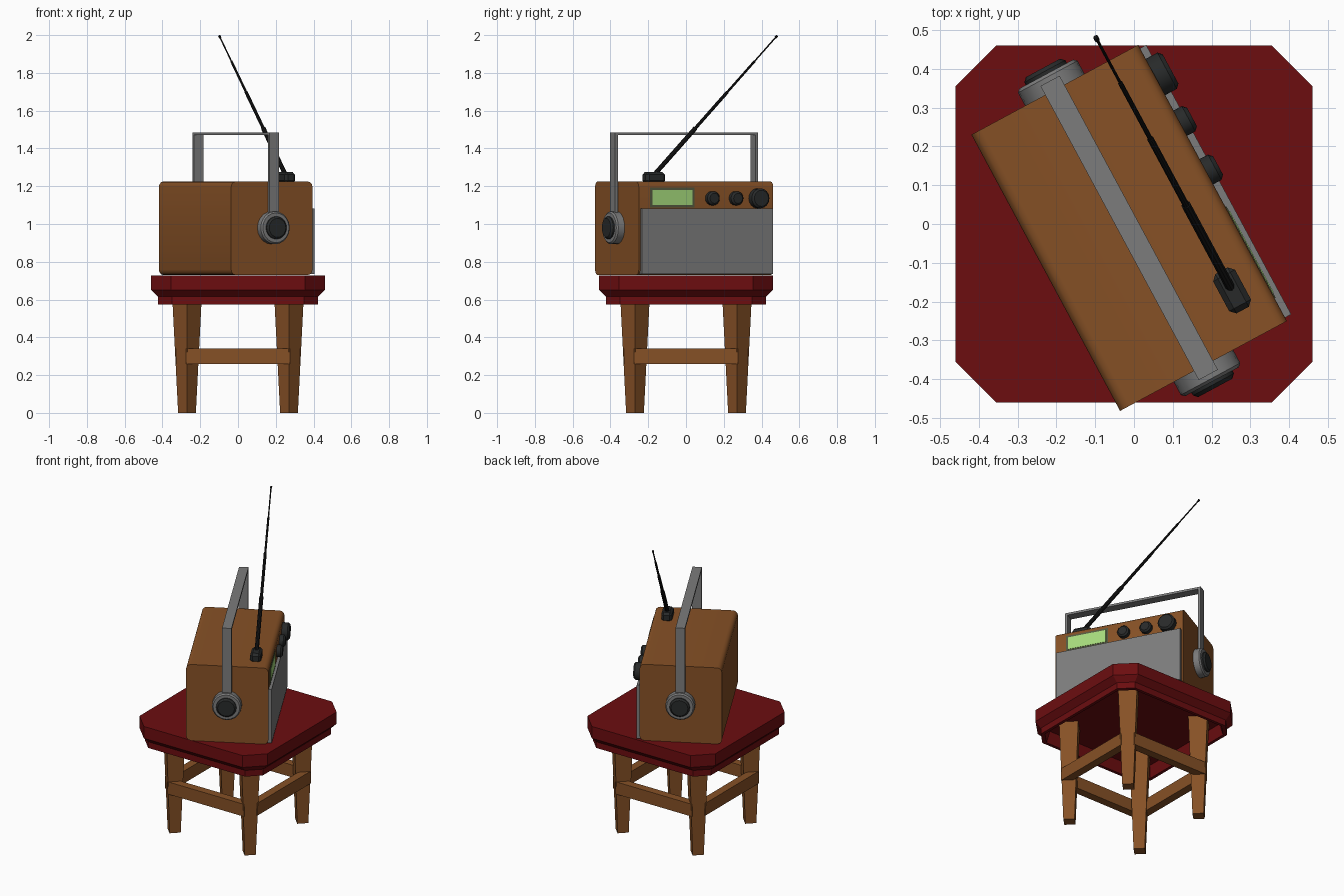
import bpy, bmesh
from math import radians
from mathutils import Matrix, Vector

if "Cube" in bpy.data.objects:
    bpy.data.objects.remove(bpy.data.objects["Cube"])


def material(name, r, g, b):
    m = bpy.data.materials.new(name)
    m.use_nodes = True
    m.diffuse_color = (r, g, b, 1)
    m.node_tree.nodes["Principled BSDF"].inputs["Base Color"].default_value = (r, g, b, 1)
    return m


wood = material("brown wood", 0.24, 0.082, 0.019)
red = material("dark red", 0.15, 0.004, 0.005)
grey = material("grey metal", 0.2, 0.2, 0.2)
black = material("charcoal plastic", 0.021, 0.023, 0.023)
rod_black = material("black rod", 0.008, 0.008, 0.008)
green = material("light green screen", 0.38, 0.7, 0.2)
olive = material("olive bezel", 0.09, 0.1, 0.05)

# The radio is turned on the stool: its local +x is the grille side
RADIO = Matrix.Translation((-0.0125, -0.01, 0)) @ Matrix.Rotation(radians(28.3), 4, "Z")
STOOL = Matrix.Identity(4)


def finish(name, bm, mat, frame, smooth=False):
    bmesh.ops.recalc_face_normals(bm, faces=bm.faces)
    bm.transform(frame)
    me = bpy.data.meshes.new(name)
    bm.to_mesh(me)
    bm.free()
    me.materials.append(mat)
    ob = bpy.data.objects.new(name, me)
    bpy.context.collection.objects.link(ob)
    if smooth:
        bpy.ops.object.select_all(action="DESELECT")
        ob.select_set(True)
        bpy.context.view_layer.objects.active = ob
        bpy.ops.object.shade_smooth_by_angle(angle=radians(35))
    return ob


def box(name, lo, hi, mat, frame=RADIO, bevel=0, segments=1, long_edges_only=False):
    lo, hi = Vector(lo), Vector(hi)
    bm = bmesh.new()
    bmesh.ops.create_cube(bm, size=1, matrix=Matrix.Translation((lo + hi) / 2) @ Matrix.Diagonal((*(hi - lo), 1)))
    if bevel:
        edges = [e for e in bm.edges if not long_edges_only
                 or abs(e.verts[0].co.y - e.verts[1].co.y) > 0.01]
        bmesh.ops.bevel(bm, geom=edges, offset=bevel, segments=segments, profile=0.5, affect="EDGES")
    return finish(name, bm, mat, frame, segments > 1)


def cone(name, a, b, r1, r2, mat, sides=16, bevel=0):
    """Cylinder or cone from a to b; bevel softens the far rim."""
    a, b = Vector(a), Vector(b)
    axis = b - a
    bm = bmesh.new()
    bmesh.ops.create_cone(bm, cap_ends=True, segments=sides, radius1=r1, radius2=r2, depth=axis.length)
    if bevel:
        rim = [e for e in bm.edges if all(v.co.z > 0 for v in e.verts)]
        bmesh.ops.bevel(bm, geom=rim, offset=bevel, segments=1, affect="EDGES")
    place = Matrix.Translation((a + b) / 2) @ axis.to_track_quat("Z", "Y").to_matrix().to_4x4()
    return finish(name, bm, mat, RADIO @ place, True)


def octagon(bm, half, cut, z):
    h, c = half, half - cut
    points = [(c, -h), (h, -c), (h, c), (c, h), (-c, h), (-h, c), (-h, -c), (-c, -h)]
    return [bm.verts.new((x, y, z)) for x, y in points]


# Stool seat: stacked chamfered rings, hollow underneath
bm = bmesh.new()
levels = [(0.39, 0.07, 0.65), (0.405, 0.072, 0.575), (0.424, 0.075, 0.575), (0.424, 0.075, 0.615),
          (0.46, 0.105, 0.65), (0.46, 0.105, 0.727)]
rings = [octagon(bm, *level) for level in levels]
for low, high in zip(rings, rings[1:]):
    for i in range(8):
        j = (i + 1) % 8
        bm.faces.new((low[i], low[j], high[j], high[i]))
bm.faces.new(rings[0])
bm.faces.new(rings[-1])
finish("seat", bm, red, STOOL)

# Stool legs: tapered, set with their corners toward the sides
for fy, depth_name in ((-1, "front"), (1, "back")):
    for sx, side_name in ((1, "left"), (-1, "right")):
        bm = bmesh.new()
        bmesh.ops.create_cone(bm, cap_ends=True, segments=4, radius1=0.047, radius2=0.08, depth=0.65,
                              matrix=Matrix.Translation((sx * 0.27, fy * 0.27, 0.325)))
        finish(f"{depth_name}_{side_name}_leg", bm, wood, STOOL)

# Stretchers between neighbouring legs
for i, label in enumerate(("front", "left", "back", "right")):
    box(f"{label}_stretcher", (-0.275, -0.332, 0.26), (0.275, -0.28, 0.34), wood,
        Matrix.Rotation(radians(90 * i), 4, "Z"))

# Radio case and grille
box("radio_case", (-0.244, -0.404, 0.73), (0.244, 0.404, 1.225), wood,
    bevel=0.028, segments=3, long_edges_only=True)
box("speaker_grille", (0.2, -0.394, 0.735), (0.262, 0.394, 1.083), grey)

# Tuning display
box("display_bezel", (0.24, -0.337, 1.087), (0.247, -0.07, 1.192), olive)
box("display_screen", (0.243, -0.323, 1.1), (0.249, -0.084, 1.18), green)

# Control knobs
for label, y, r, reach in (("tuning", 0.033, 0.037, 0.278), ("tone", 0.175, 0.037, 0.278),
                           ("volume", 0.31, 0.053, 0.288)):
    cone(f"{label}_knob", (0.235, y, 1.136), (reach, y, 1.136), r, r, black, bevel=0.01)

# Carrying handle with a pivot disc at each end
for s, label in ((-1, "near"), (1, "far")):
    cone(f"{label}_handle_pivot", (0, s * 0.395, 0.98), (0, s * 0.45, 0.98), 0.087, 0.087, grey, 20, 0.008)
    cone(f"{label}_pivot_cap", (0, s * 0.44, 0.98), (0, s * 0.468, 0.98), 0.06, 0.06, black, 20, 0.01)
    y1, y2 = sorted((s * 0.413, s * 0.43))
    box(f"{label}_handle_arm", (-0.028, y1, 0.98), (0.028, y2, 1.484), grey)
box("handle_bar", (-0.028, -0.43, 1.47), (0.028, 0.43, 1.484), grey)

# Telescopic antenna on its mount
box("antenna_mount", (0.125, -0.325, 1.215), (0.189, -0.21, 1.275), black, bevel=0.014)
root, tip = Vector((0.157, -0.27, 1.255)), Vector((0.157, 0.473, 1.995))
steps = ((0, 0.34, 0.0125), (0.34, 0.6, 0.009), (0.6, 0.82, 0.0065), (0.82, 1, 0.004))
for n, (t1, t2, r) in enumerate(steps, 1):
    cone(f"antenna_section_{n}", root.lerp(tip, t1), root.lerp(tip, t2), r, r, rod_black, 10)
cone("antenna_tip", root.lerp(tip, 0.99), root.lerp(tip, 1.002), 0.007, 0.007, rod_black, 10, 0.002)
